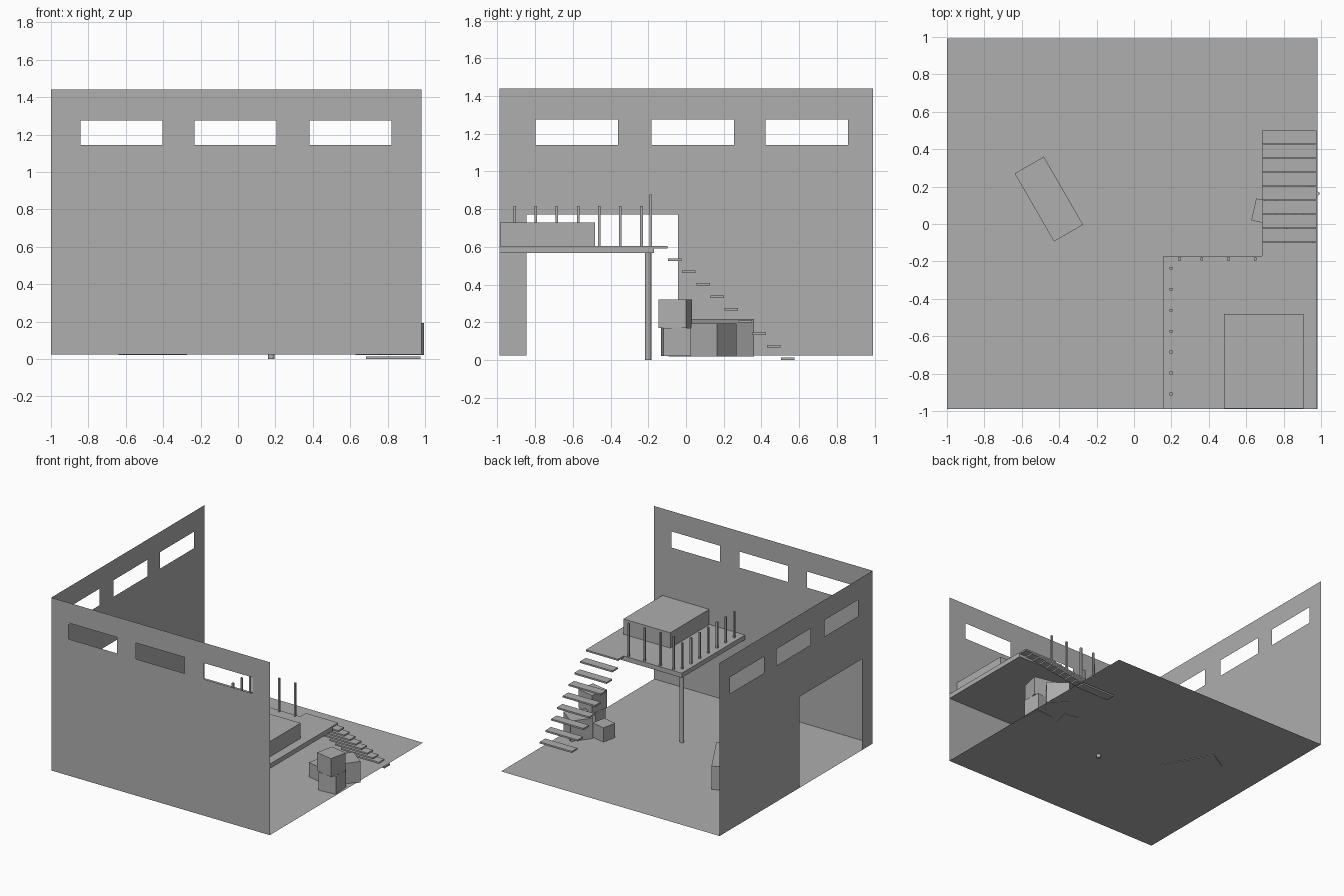
import bpy
import bmesh
from math import radians
from mathutils import Matrix, Vector

cube = bpy.data.objects.get("Cube")
if cube:
    bpy.data.objects.remove(cube, do_unlink=True)

GREY = (0.425, 0.425, 0.425, 1.0)
grey = bpy.data.materials.new("plain_grey")
grey.use_nodes = True
grey.diffuse_color = GREY
grey.node_tree.nodes["Principled BSDF"].inputs["Base Color"].default_value = GREY


def finish(name, bm):
    mesh = bpy.data.meshes.new(name)
    bm.to_mesh(mesh)
    bm.free()
    mesh.materials.append(grey)
    obj = bpy.data.objects.new(name, mesh)
    bpy.context.collection.objects.link(obj)
    return obj


def box(name, low, high, turn=0):
    """Box between two corners, turned about its own vertical axis."""
    low, high = Vector(low), Vector(high)
    bm = bmesh.new()
    bmesh.ops.create_cube(bm, size=1, matrix=Matrix.Diagonal((*(high - low), 1)))
    obj = finish(name, bm)
    obj.location = (low + high) / 2
    obj.rotation_euler.z = radians(turn)
    return obj


def crate(name, x, y, base, size, turn):
    h = size / 2
    return box(name, (x - h, y - h, base), (x + h, y + h, base + size), turn)


def wall(name, start, end, openings, place):
    """Flat sheet with rectangular openings, laid out in (along, height)."""
    us = sorted({start, end} | {u for o in openings for u in o[:2]})
    vs = sorted({FLOOR, TOP} | {v for o in openings for v in o[2:]})
    bm = bmesh.new()
    for u0, u1 in zip(us, us[1:]):
        for v0, v1 in zip(vs, vs[1:]):
            u, v = (u0 + u1) / 2, (v0 + v1) / 2
            if any(a < u < b and c < v < d for a, b, c, d in openings):
                continue
            corners = ((u0, v0), (u1, v0), (u1, v1), (u0, v1))
            bm.faces.new([bm.verts.new(place(*c)) for c in corners])
    bmesh.ops.remove_doubles(bm, verts=bm.verts, dist=0.0001)
    return finish(name, bm)


FLOOR, TOP = 0.025, 1.441
LEFT, RIGHT, FRONT, BACK = -1.0, 0.98, -0.988, 0.993
DECK = 0.605

# Floor sheet
bm = bmesh.new()
bm.faces.new([bm.verts.new((x, y, FLOOR)) for x, y in
              ((LEFT, FRONT), (RIGHT, FRONT), (RIGHT, BACK), (LEFT, BACK))])
finish("floor", bm)

# Walls with window rows, and a doorway in the side wall
front_windows = [(a, a + 0.439, 1.143, 1.275) for a in (-0.842, -0.233, 0.382)]
side_windows = [(a, a + 0.437, 1.14, 1.275) for a in (-0.798, -0.182, 0.421)]
doorway = (-0.847, -0.043, FLOOR, 0.771)
wall("front_wall", LEFT, RIGHT, front_windows, lambda u, v: (u, FRONT, v))
wall("side_wall", FRONT, BACK, side_windows + [doorway],
     lambda u, v: (LEFT, u, v))

# Raised deck with its round support post and the bed
box("deck", (0.157, FRONT, 0.567), (0.978, -0.17, DECK))
box("bed", (0.48, -0.986, DECK), (0.905, -0.482, 0.73))
bm = bmesh.new()
bmesh.ops.create_cone(bm, cap_ends=True, segments=24, radius1=0.017,
                      radius2=0.017, depth=0.57)
post = finish("support_post", bm)
post.location = (0.178, -0.201, 0.285)
for poly in post.data.polygons:
    poly.use_smooth = len(poly.vertices) == 4

# Railing posts along the two open sides
P = 0.007
for i in range(7):
    y = -0.909 + i * 0.1122
    box("side_railing_post", (0.198 - P, y - P, DECK), (0.198 + P, y + P, 0.818))
for x in (0.243, 0.362, 0.505, 0.649):
    box("back_railing_post", (x - P, -0.187 - P, DECK), (x + P, -0.187 + P, 0.878))

# Floating stair treads
for i in range(10):
    y, z = -0.17 + i * 0.0748, DECK - i * 0.0657
    box("stair_tread", (0.684, y, z - 0.013), (0.976, y + 0.072, z))

# Crates under the stairs
crate("upper_crate", 0.886, -0.057, 0.17, 0.15, -12)
crate("lower_crate", 0.89, -0.053, 0.022, 0.148, 5)
crate("side_crate", 0.8735, 0.1475, 0.02, 0.173, -37)
crate("small_crate", 0.699, 0.065, 0.022, 0.12, -12.7)

# Long low seat on the open floor
box("bench", (-0.545, -0.077, 0.02), (-0.365, 0.343, 0.217), 30)
